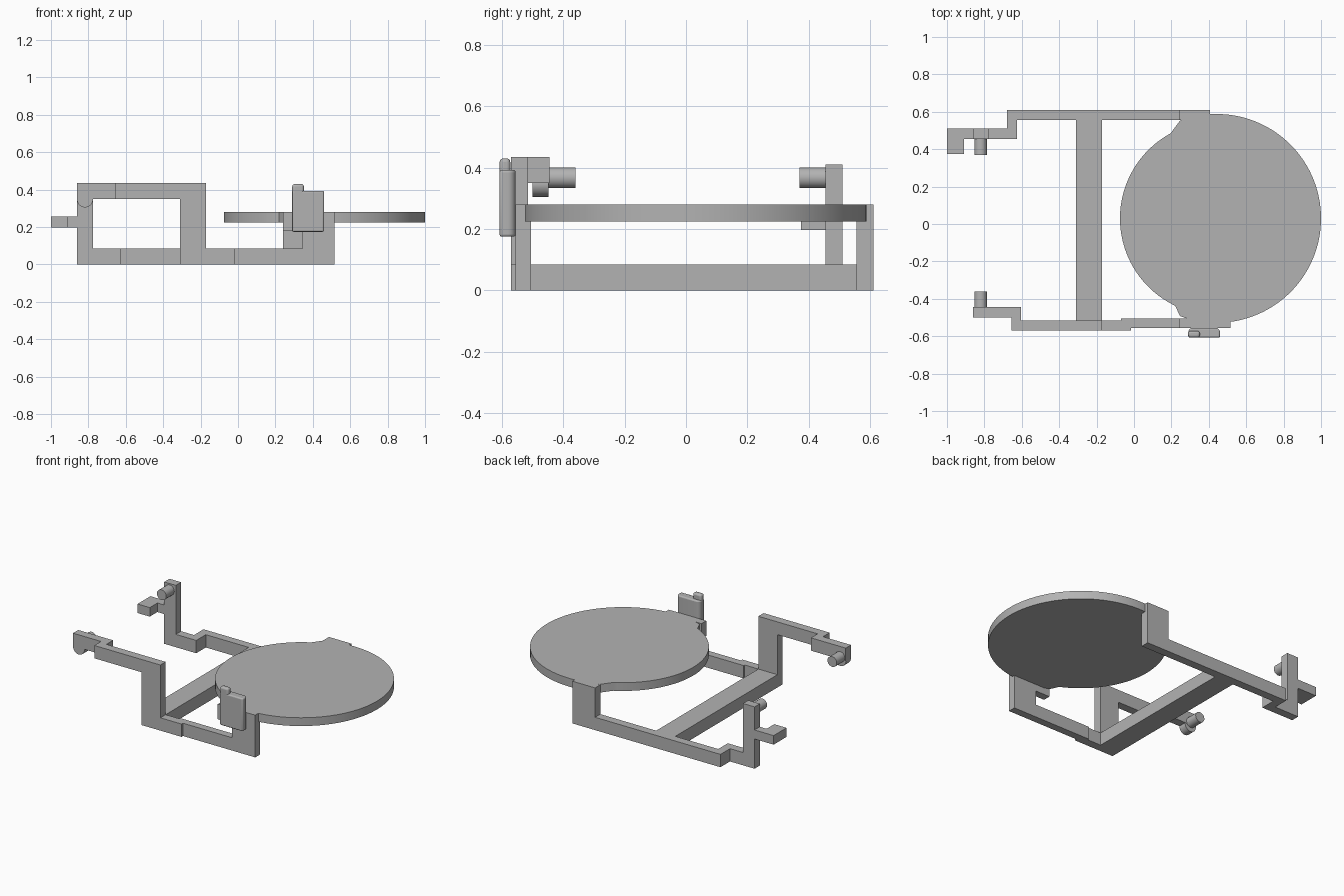
import bpy, bmesh, math
from mathutils import Vector

old = bpy.data.objects.get("Cube")
if old:
    bpy.data.objects.remove(old, do_unlink=True)

GREY = (0.45, 0.45, 0.45, 1)
mat = bpy.data.materials.new("plain grey")
mat.use_nodes = True
mat.diffuse_color = GREY
mat.node_tree.nodes["Principled BSDF"].inputs["Base Color"].default_value = GREY


def extrude(name, outline, axis, lo, hi, bevel=0, smooth=False):
    """Solid from a 2D outline: (x, z) pushed along y, or (x, y) along z."""
    bm = bmesh.new()
    place = (lambda a, b: (a, lo, b)) if axis == "y" else (lambda a, b: (a, b, lo))
    push = (0, hi - lo, 0) if axis == "y" else (0, 0, hi - lo)
    face = bm.faces.new([bm.verts.new(place(a, b)) for a, b in outline])
    result = bmesh.ops.extrude_face_region(bm, geom=[face])
    moved = [v for v in result["geom"] if isinstance(v, bmesh.types.BMVert)]
    bmesh.ops.translate(bm, verts=moved, vec=Vector(push))
    bmesh.ops.recalc_face_normals(bm, faces=bm.faces)
    mesh = bpy.data.meshes.new(name)
    bm.to_mesh(mesh)
    bm.free()
    mesh.materials.append(mat)
    ob = bpy.data.objects.new(name, mesh)
    bpy.context.collection.objects.link(ob)
    if bevel:
        mod = ob.modifiers.new("soft edges", "BEVEL")
        mod.width, mod.segments = bevel, 3
        mod.angle_limit = math.radians(40)
    if smooth:
        bpy.ops.object.select_all(action="DESELECT")
        ob.select_set(True)
        bpy.context.view_layer.objects.active = ob
        bpy.ops.object.shade_smooth_by_angle(angle=math.radians(35))
    return ob


def arc(cx, cy, radius, start, end, steps):
    """Points along an arc, angles in degrees, both ends included."""
    turns = [math.radians(start + (end - start) * i / steps) for i in range(steps + 1)]
    return [(cx + radius * math.cos(t), cy + radius * math.sin(t)) for t in turns]


def rect(x0, x1, b0, b1):
    return [(x0, b0), (x1, b0), (x1, b1), (x0, b1)]


def rod(name, x, z, radius, y0, y1):
    extrude(name, arc(x, z, radius, 0, 350, 35), "y", y0, y1, smooth=True)


# Round plate: wide rim, with a smaller radius on the side facing the arms
plate = arc(0.442, 0.03, 0.558, -110.6, 110.6, 80) + arc(0.442, 0.03, 0.517, 118.5, 244.6, 44)
extrude("round_plate", plate, "z", 0.225, 0.28, smooth=True)

# Bar joining the two sides
extrude("cross_bar", rect(-0.31, -0.17, -0.52, 0.56), "z", 0, 0.085)

# Front side: raised arm, stepped tip, rounded lug and pin
extrude("front_raised_arm",
        [(-0.015, 0), (-0.31, 0), (-0.31, 0.35), (-0.655, 0.35), (-0.655, 0.435),
         (-0.17, 0.435), (-0.17, 0.085), (-0.015, 0.085)], "y", -0.57, -0.515)
extrude("front_stepped_tip",
        [(-0.86, -0.5), (-0.655, -0.5), (-0.655, -0.515), (-0.605, -0.515),
         (-0.605, -0.445), (-0.86, -0.445)], "z", 0.35, 0.435)
rod("front_lug", -0.818, 0.347, 0.042, -0.5, -0.447)
rod("front_pin", -0.82, 0.367, 0.034, -0.447, -0.36)

# Front bracket carrying the plate
extrude("front_plate_bracket",
        [(-0.07, 0), (0.515, 0), (0.515, 0.28), (0.24, 0.28), (0.24, 0.18),
         (0.345, 0.18), (0.345, 0.085), (-0.07, 0.085)], "y", -0.555, -0.505)

# Back side: low rail with plate post, stepped end, upright, hook and pin
extrude("back_rail",
        [(-0.68, 0), (0.405, 0), (0.405, 0.28), (0.24, 0.28), (0.24, 0.085),
         (-0.68, 0.085)], "y", 0.555, 0.61)
extrude("back_stepped_end",
        [(-0.86, 0.455), (-0.625, 0.455), (-0.625, 0.555), (-0.68, 0.555),
         (-0.68, 0.51), (-0.86, 0.51)], "z", 0, 0.085)
extrude("back_upright", rect(-0.86, -0.775, 0.085, 0.41), "y", 0.455, 0.51)
extrude("back_hook",
        [(-0.86, 0.51), (-1, 0.51), (-1, 0.375), (-0.91, 0.375), (-0.91, 0.455),
         (-0.86, 0.455)], "z", 0.197, 0.257)
rod("back_pin", -0.82, 0.367, 0.034, 0.37, 0.455)

# Clip on the front bracket, with a raised finger
clip = [(0.29, -0.607), (0.46, -0.607)]
clip += arc(0.435, -0.58, 0.025, 0, 90, 6) + arc(0.315, -0.58, 0.025, 90, 180, 6)
extrude("clip_body", clip, "z", 0.175, 0.393, bevel=0.008, smooth=True)
extrude("clip_finger", rect(0.29, 0.352, 0.35, 0.43), "y", -0.607, -0.572, bevel=0.012, smooth=True)
